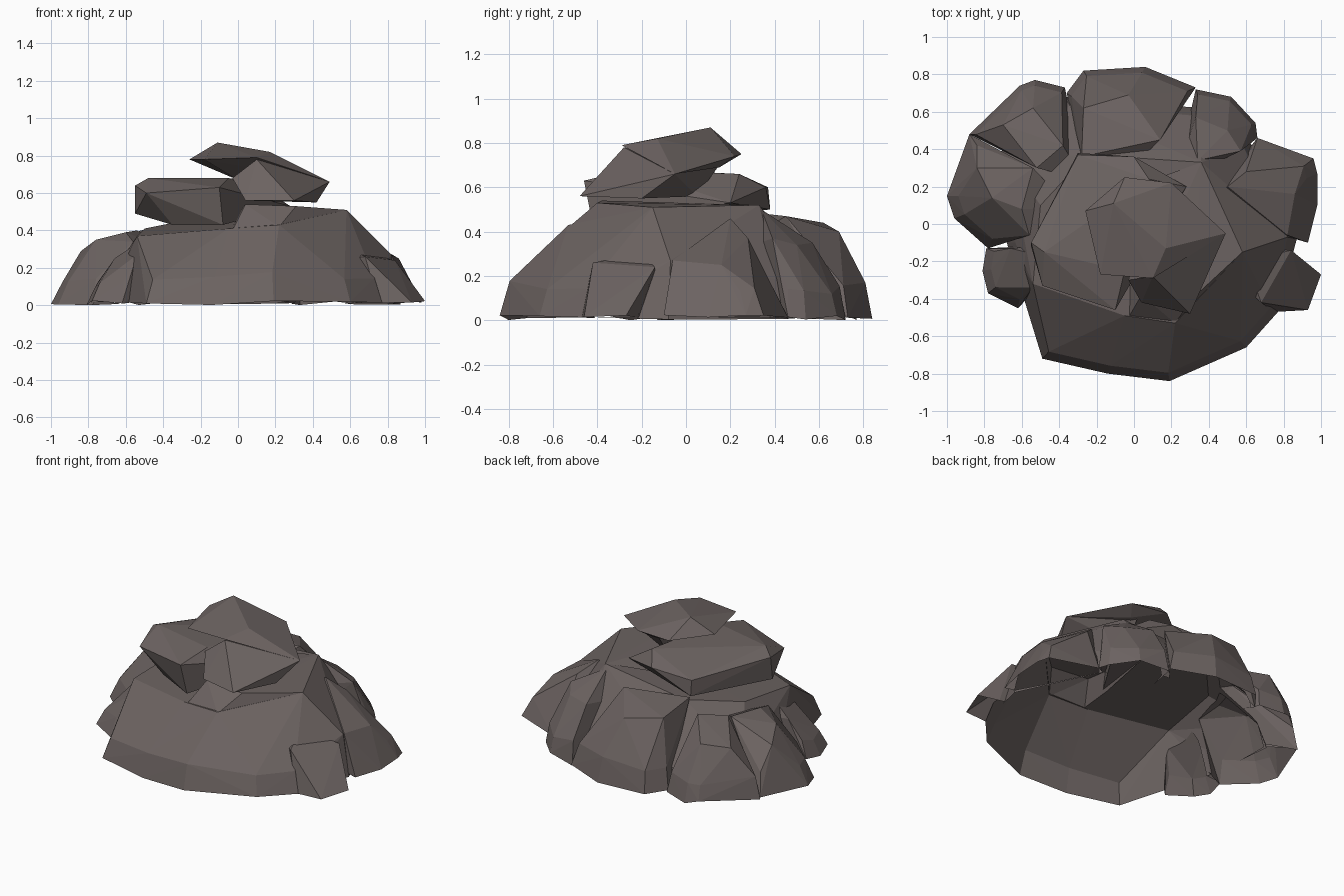
import bpy
import bmesh
import random
from mathutils import Vector

random.seed(4)

default_cube = bpy.data.objects.get("Cube")
if default_cube:
    bpy.data.objects.remove(default_cube, do_unlink=True)

# One stone colour
stone = bpy.data.materials.new("warm grey stone")
stone.use_nodes = True
stone_colour = (0.15, 0.125, 0.12, 1)
stone.diffuse_color = stone_colour
stone_shader = stone.node_tree.nodes["Principled BSDF"]
stone_shader.inputs["Base Color"].default_value = stone_colour
stone_shader.inputs["Roughness"].default_value = 0.9


def boulder(name, corners):
    """Faceted stone: the convex hull of its corners."""
    bm = bmesh.new()
    for corner in corners:
        bm.verts.new(corner)
    hull = bmesh.ops.convex_hull(bm, input=bm.verts)
    unused = {v for v in hull["geom_interior"] + hull["geom_unused"]
              if isinstance(v, bmesh.types.BMVert)}
    bmesh.ops.delete(bm, geom=list(unused), context="VERTS")
    bmesh.ops.recalc_face_normals(bm, faces=bm.faces)
    mesh = bpy.data.meshes.new(name)
    bm.to_mesh(mesh)
    bm.free()
    mesh.materials.append(stone)
    obj = bpy.data.objects.new(name, mesh)
    bpy.context.scene.collection.objects.link(obj)
    return obj


def ground_rock(name, outline, crown, inset=0.1):
    """Rock on the ground: uneven foot, a shoulder leaning in, then a crown."""
    peaks = [Vector(p) for p in crown]
    middle = sum(peaks, Vector()) / len(peaks)
    corners = list(peaks)
    for x, y in outline:
        foot = Vector((x, y, random.uniform(0, 0.025)))
        shoulder = foot.lerp(middle, inset)
        shoulder.z = middle.z * random.uniform(0.3, 0.45)
        corners += [foot, shoulder]
    # A root reaches in under the pile so that the rocks overlap
    for z in (0.02, middle.z * 0.8):
        corners.append(Vector((middle.x / 2, middle.y / 2, z)))
    return boulder(name, corners)


def fuse(body, others):
    """Weld the ground rocks into one shell, open underneath."""
    for other in others:
        union = body.modifiers.new("union", "BOOLEAN")
        union.operation = "UNION"
        union.solver = "EXACT"
        union.object = other
    graph = bpy.context.evaluated_depsgraph_get()
    shell = bpy.data.meshes.new_from_object(body.evaluated_get(graph))
    body.modifiers.clear()
    body.data = shell
    for other in others:
        bpy.data.objects.remove(other, do_unlink=True)
    bm = bmesh.new()
    bm.from_mesh(shell)
    under = [f for f in bm.faces
             if f.normal.z < -0.5 and f.calc_center_median().z < 0.04]
    bmesh.ops.delete(bm, geom=under, context="FACES")
    bm.to_mesh(shell)
    bm.free()


# Large central rock, filling the valleys between the outer rocks
mound = ground_rock(
    "boulder_mound",
    [(-.56, -.45), (-.49, -.72), (-.14, -.8), (.19, -.84), (.6, -.66),
     (.77, -.47), (.87, -.08), (.62, .44), (.36, .62), (-.37, .68),
     (-.72, .38), (-.68, -.1)],
    [(-.54, -.32, .37), (-.05, -.49, .41), (.22, -.53, .43), (.58, -.15, .51),
     (.36, .33, .52), (-.25, .37, .46), (-.5, .1, .41), (.82, -.07, .27)],
    inset=0.06)

# Ledge under the slabs
ledge = boulder(
    "ledge",
    [(-.03, -.5, .4), (.04, -.38, .54), (.31, -.4, .53), (.22, -.53, .42),
     (.58, -.15, .51), (.36, .33, .52), (0, .2, .5), (.2, -.2, .3)])

# Smaller rocks around the foot, anticlockwise from the front
front_left = ground_rock(
    "front_left_rock", [(1, -.27), (.93, -.46), (.75, -.47), (.87, -.22)],
    [(.68, -.42, .26), (.84, -.14, .24), (.6, -.2, .3)], inset=0.35)
left = ground_rock(
    "left_rock", [(.93, -.1), (.98, .1), (.98, .27), (.96, .35), (.66, .46)],
    [(.5, .2, .46), (.6, .28, .37), (.82, -.06, .27), (.86, .16, .25)],
    inset=0.2)
back_left = ground_rock(
    "back_left_rock", [(.66, .46), (.65, .54), (.52, .68), (.33, .72)],
    [(.33, .57, .35), (.5, .5, .34), (.57, .39, .37), (.34, .34, .5)])
back = ground_rock(
    "back_rock", [(.06, .84), (.33, .73), (-.03, .81), (-.27, .82), (-.36, .7)],
    [(-.03, .69, .4), (-.27, .62, .44), (.14, .45, .47), (-.28, .36, .48)])
back_right = ground_rock(
    "back_right_rock", [(-.88, .48), (-.76, .57), (-.61, .74), (-.53, .77),
                        (-.37, .73)],
    [(-.7, .53, .32), (-.54, .62, .34), (-.38, .42, .42), (-.52, .3, .4)])
right = ground_rock(
    "right_rock", [(-1, .15), (-.96, .03), (-.78, -.13), (-.88, .48)],
    [(-.84, .3, .29), (-.76, .14, .35), (-.6, .08, .39), (-.54, .3, .4),
     (-.56, -.06, .34)], inset=0.18)
front_right = ground_rock(
    "front_right_rock", [(-.79, -.13), (-.81, -.25), (-.78, -.37),
                         (-.62, -.45)],
    [(-.66, -.13, .25), (-.54, -.16, .33), (-.54, -.34, .27)], inset=0.2)
fuse(mound, [ledge, front_left, left, back_left, back, back_right, right,
             front_right])

# Stacked slabs on top
boulder("middle_slab",
        [(-.48, -.15, .68), (-.55, -.1, .64), (-.55, -.12, .49),
         (-.49, -.33, .6), (-.1, -.46, .63), (-.05, -.25, .68), (.08, .24, .66),
         (-.3, .37, .6), (0, .36, .6), (-.3, .38, .5), (-.35, -.28, .43),
         (-.08, -.42, .43), (.28, .2, .53)])
boulder("upper_wedge",
        [(.1, -.28, .78), (.49, -.05, .66), (.3, -.48, .56), (.42, -.2, .55),
         (.04, -.42, .56), (-.03, -.3, .68), (.1, .05, .56), (.1, .15, .7)])
boulder("top_slab",
        [(-.26, .07, .78), (-.11, .11, .87), (-.05, .25, .75), (.2, .22, .74),
         (.17, -.13, .82), (.49, -.05, .66), (.1, -.29, .79), (-.18, -.27, .78),
         (0, -.05, .67), (.15, .15, .69)])
